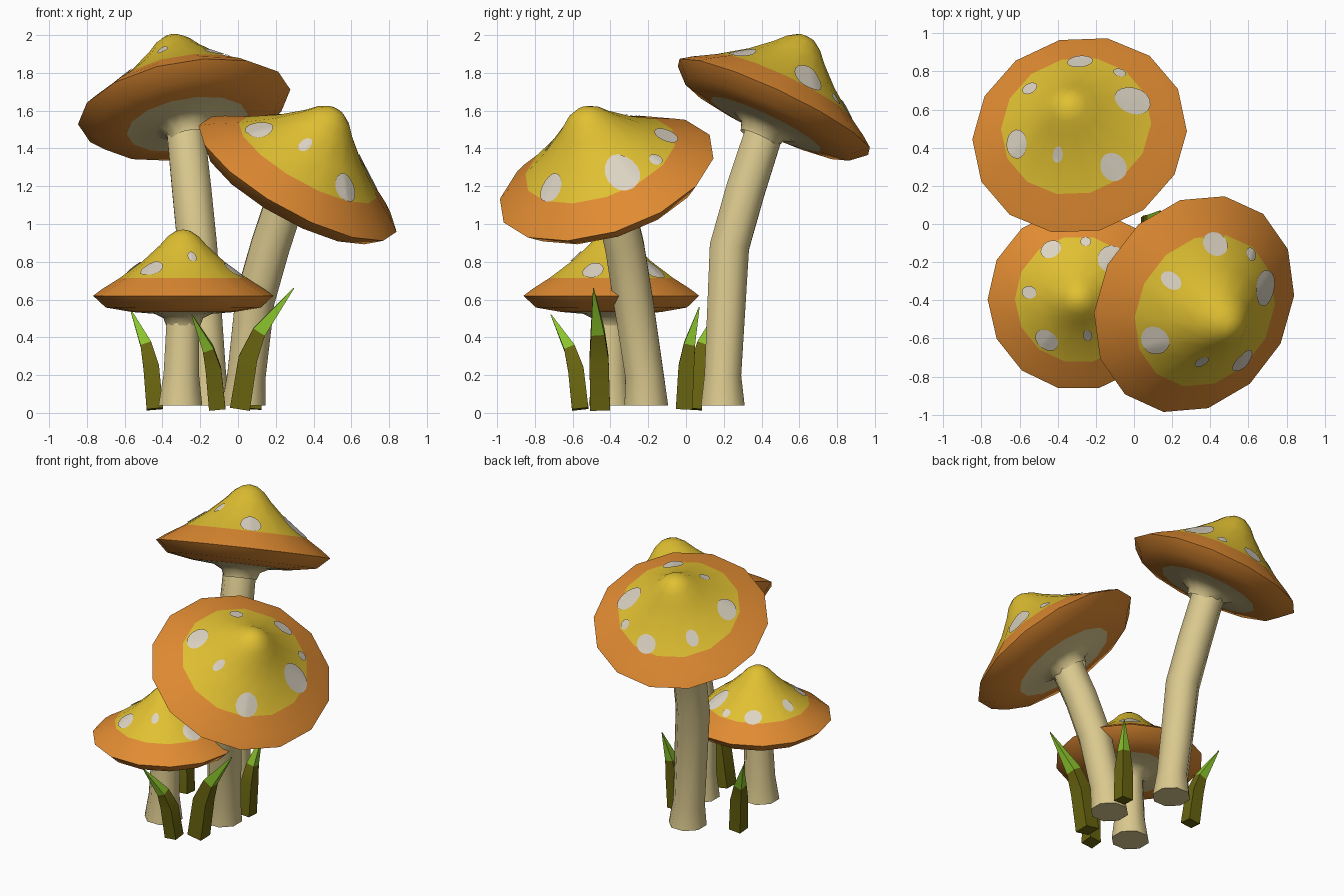
import bpy, bmesh, math
from mathutils import Vector
from mathutils.bvhtree import BVHTree

if "Cube" in bpy.data.objects:
    bpy.data.objects.remove(bpy.data.objects["Cube"])


def material(name, rgb):
    m = bpy.data.materials.new(name)
    m.diffuse_color = (*rgb, 1)
    m.use_nodes = True
    m.node_tree.nodes["Principled BSDF"].inputs["Base Color"].default_value = m.diffuse_color
    return m


YELLOW = material("cap_yellow", (.75, .53, .032))
ORANGE = material("cap_orange", (.75, .26, .032))
CREAM = material("stem_cream", (.70, .58, .27))
PALE = material("spot_pale", (.72, .66, .55))
OLIVE = material("grass_olive", (.14, .127, .005))
GREEN = material("grass_green", (.26, .55, .026))

# cap profile in units of cap radius: (r, height above rim)
PROFILE = [(.08, .72), (.17, .66), (.26, .56), (.45, .385), (.70, .20), (.90, .075),
           (1, 0), (.86, -.13), (.57, -.18), (.32, -.20), (.22, -.25), (.19, -.33)]
# spots: angle from the large one, distance, size across, size radially
SPOTS = [(0, .57, .15, .15), (32, .64, .06, .05), (68, .63, .12, .09), (121, .55, .07, .08),
         (181, .57, .14, .10), (233, .41, .05, .06), (289, .60, .12, .11)]
SIDES = 14


def make_object(name, bm, mats, angle):
    mesh = bpy.data.meshes.new(name)
    bm.to_mesh(mesh)
    bm.free()
    for m in mats:
        mesh.materials.append(m)
    ob = bpy.data.objects.new(name, mesh)
    bpy.context.collection.objects.link(ob)
    bpy.context.view_layer.objects.active = ob
    bpy.ops.object.select_all(action='DESELECT')
    ob.select_set(True)
    bpy.ops.object.shade_smooth_by_angle(angle=math.radians(angle))
    return ob


def bridge(bm, a, b, mat=0):
    n = len(a)
    for i in range(n):
        f = bm.faces.new((a[i], a[(i + 1) % n], b[(i + 1) % n], b[i]))
        f.material_index = mat


def tube(name, path, radii, sides, mats, top_mat=0, flat_base=True, angle=60):
    """Loft of regular rings along a path; the last segment may have its own material."""
    bm = bmesh.new()
    pts = [Vector(p) for p in path]
    rings = []
    for i, p in enumerate(pts):
        t = pts[min(i + 1, len(pts) - 1)] - pts[max(i - 1, 0)]
        if i == 0 and flat_base:
            t = Vector((0, 0, 1))
        q = Vector((0, 0, 1)).rotation_difference(t.normalized())
        ring = []
        for k in range(sides):
            a = 2 * math.pi * (k + .5) / sides
            ring.append(bm.verts.new(p + q @ Vector((math.cos(a), math.sin(a), 0)) * radii[i]))
        rings.append(ring)
    last = len(rings) - 2
    for i in range(last + 1):
        bridge(bm, rings[i], rings[i + 1], top_mat if i == last else 0)
    bm.faces.new(rings[0][::-1])
    bm.faces.new(rings[-1])
    return make_object(name, bm, mats, angle)


def cap(name, center, normal, R, spin):
    # turned cap with yellow crown, orange rim and cream underside
    bm = bmesh.new()
    rings = [[bm.verts.new((R * r * math.cos(2 * math.pi * k / SIDES),
                            R * r * math.sin(2 * math.pi * k / SIDES), R * z))
              for k in range(SIDES)] for r, z in PROFILE]
    tip = bm.verts.new((0, 0, R * .735))
    for k in range(SIDES):
        bm.faces.new((tip, rings[0][k], rings[0][(k + 1) % SIDES]))
    for i in range(len(rings) - 1):
        bridge(bm, rings[i + 1], rings[i], 0 if i < 4 else (1 if i < 8 else 2))
    bm.normal_update()
    tree = BVHTree.FromBMesh(bm)
    quat = Vector((0, 0, 1)).rotation_difference(Vector(normal).normalized())

    # thin spots draped on the crown
    sb = bmesh.new()

    def drape(p):
        hit = tree.ray_cast(Vector((p.x, p.y, 5)), Vector((0, 0, -1)))[0]
        return sb.verts.new((p.x, p.y, hit.z + .008))

    for ang, dist, wide, deep in SPOTS:
        a = math.radians(ang + spin)
        radial = Vector((math.cos(a), math.sin(a), 0))
        across = Vector((-math.sin(a), math.cos(a), 0))
        mid = radial * dist * R
        loops = []
        for s in (1 / 3, 2 / 3, 1):
            loop = []
            for k in range(16):
                t = 2 * math.pi * k / 16
                loop.append(drape(mid + R * s * (radial * deep * math.cos(t) + across * wide * math.sin(t))))
            loops.append(loop)
        c = drape(mid)
        for k in range(16):
            sb.faces.new((c, loops[0][k], loops[0][(k + 1) % 16]))
        bridge(sb, loops[1], loops[0])
        bridge(sb, loops[2], loops[1])
    for ob in (make_object(name, bm, [YELLOW, ORANGE, CREAM], 80),
               make_object(name + "_spots", sb, [PALE], 60)):
        ob.rotation_mode = 'QUATERNION'
        ob.rotation_quaternion = quat
        ob.location = center


# caps
cap("tall_cap", (-.285, .465, 1.62), (-.16, .42, .89), .57, 20)
cap("leaning_cap", (.315, -.42, 1.24), (.47, -.29, .83), .597, 20)
cap("small_cap", (-.29, -.395, .62), (0, 0, 1), .477, 51)

# stems
tube("tall_stem", [(-.15, .195, .04), (-.16, .195, .2), (-.215, .23, .88), (-.245, .315, 1.18), (-.28, .425, 1.52)],
     [.125, .105, .113, .112, .108], 8, [CREAM])
tube("leaning_stem", [(.03, -.21, .04), (.045, -.22, .2), (.09, -.28, .6), (.17, -.325, .88), (.255, -.385, 1.14)],
     [.125, .11, .113, .112, .11], 8, [CREAM])
tube("small_stem", [(-.305, -.4, .04), (-.3, -.4, .2), (-.29, -.395, .54)],
     [.125, .102, .092], 8, [CREAM])

# grass blades: base x, y, then tip x, y, z
for i, (bx, by, tx, ty, tz) in enumerate([(-.44, .04, -.57, .17, .55), (-.11, -.56, -.245, -.715, .52),
                                          (.01, -.455, .295, -.49, .66), (.08, -.01, .14, .07, .56)]):
    path = [(bx + (tx - bx) * s, by + (ty - by) * s, .02 + (tz - .02) * h)
            for s, h in ((0, 0), (.15, .42), (.36, .64), (1, 1))]
    w = .075 if i == 2 else .062
    tube(f"grass_blade_{i + 1}", path, [w, w * .95, w * .68, .003], 4, [OLIVE, GREEN], 1, False, 30)
